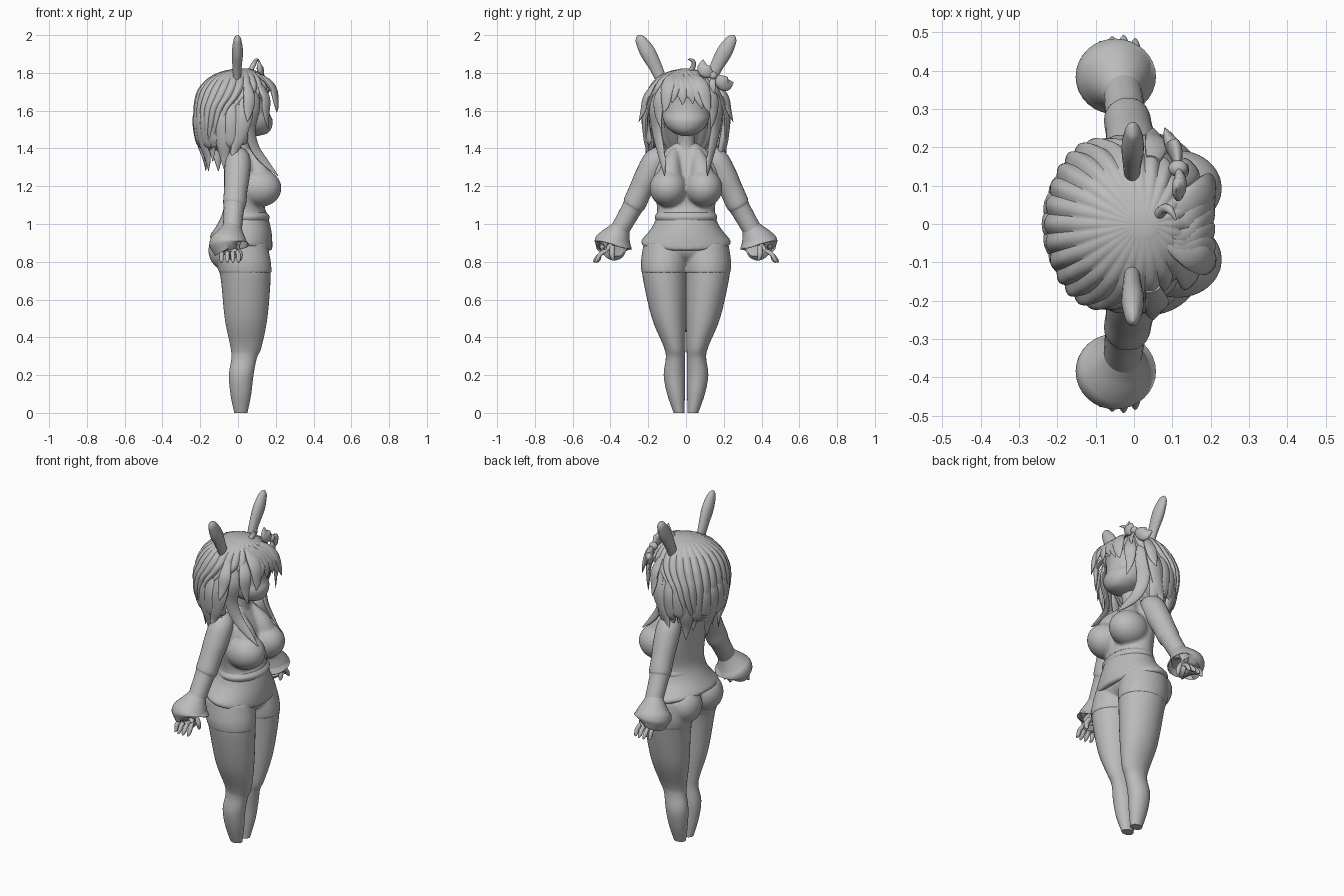
import bpy, bmesh, math
from mathutils import Vector, Matrix

default_cube = bpy.data.objects.get("Cube")
if default_cube:
    bpy.data.objects.remove(default_cube, do_unlink=True)

clay = bpy.data.materials.new("clay grey")
clay.use_nodes = True
clay.diffuse_color = (0.5, 0.5, 0.5, 1)
clay.node_tree.nodes["Principled BSDF"].inputs["Base Color"].default_value = clay.diffuse_color


def spline(rows, steps):
    """Smooth interpolation through rows of any width."""
    rows = [Vector(row) for row in rows]
    padded = [rows[0]] + rows + [rows[-1]]
    result = []
    for a, b, c, d in zip(padded, padded[1:], padded[2:], padded[3:]):
        for i in range(steps):
            t = i / steps
            result.append(b + (c - a) * (t / 2) + (a * 2 - b * 5 + c * 4 - d) * (t * t / 2)
                          + (b * 3 - a - c * 3 + d) * (t ** 3 / 2))
    return result + [rows[-1]]


def skin(bm, rings):
    """Bridge rings of points and cap both ends."""
    loops = [[bm.verts.new(point) for point in ring] for ring in rings]
    for low, high in zip(loops, loops[1:]):
        for i in range(len(low)):
            j = (i + 1) % len(low)
            bm.faces.new((low[i], low[j], high[j], high[i]))
    bm.faces.new(loops[0][::-1])
    bm.faces.new(loops[-1])


def loft(bm, rows, grow=0, sides=40, steps=5, ripple=0, lobes=26):
    """Stack horizontal ovals: height, back, front, right edge, left edge."""
    rings = []
    for z, back, front, right, left in spline(rows, steps):
        ring = []
        for i in range(sides):
            angle = math.tau * i / sides
            size = 1 - ripple * (1 - abs(math.cos(angle * lobes / 2)))
            ring.append(((back + front) / 2 + ((front - back) / 2 + grow) * size * math.cos(angle),
                         (right + left) / 2 + ((left - right) / 2 + grow) * size * math.sin(angle), z))
        rings.append(ring)
    skin(bm, rings)


def oval_rows(rows):
    return [(z, back, front, -half, half) for z, back, front, half in rows]


def sweep(bm, rows, out=(1, 0, 0), flat=1, sides=14, steps=5):
    """Tube along x, y, z, half width; flattened along the out direction."""
    points = spline(rows, steps)
    rings = []
    for i, point in enumerate(points):
        tangent = (points[min(i + 1, len(points) - 1)] - points[max(i - 1, 0)]).xyz.normalized()
        normal = Vector(out)
        normal = (normal - tangent * normal.dot(tangent)).normalized()
        side = tangent.cross(normal)
        radius = max(point.w, 0.001)
        rings.append([point.xyz + radius * (normal * flat * math.cos(math.tau * k / sides)
                                            + side * math.sin(math.tau * k / sides))
                      for k in range(sides)])
    skin(bm, rings)


def ball(bm, center, scale):
    bmesh.ops.create_uvsphere(bm, u_segments=32, v_segments=20, radius=1,
                              matrix=Matrix.Translation(center) @ Matrix.Diagonal((*scale, 1)))


def finish(name, bm, mirror=False, voxel=0, smooth=4):
    bmesh.ops.recalc_face_normals(bm, faces=bm.faces)
    mesh = bpy.data.meshes.new(name)
    bm.to_mesh(mesh)
    bm.free()
    mesh.materials.append(clay)
    for face in mesh.polygons:
        face.use_smooth = True
    mesh.set_sharp_from_angle(angle=math.radians(50))
    part = bpy.data.objects.new(name, mesh)
    bpy.context.collection.objects.link(part)
    if mirror:
        modifier = part.modifiers.new("mirror", "MIRROR")
        modifier.use_axis = (False, True, False)
        modifier.use_mirror_merge = False
    if voxel:
        modifier = part.modifiers.new("blend", "REMESH")
        modifier.mode = "VOXEL"
        modifier.voxel_size = voxel
        modifier.use_smooth_shade = True
        part.modifiers.new("soften", "SMOOTH").iterations = smooth
    return part


# Legs, tapering to flat stumps
leg_rows = [(0, -.02, .05, .008, .065), (.1, -.04, .07, .006, .1), (.2, -.048, .082, .005, .118),
            (.29, -.035, .1, .005, .107), (.35, -.04, .125, .003, .118), (.5, -.07, .155, 0, .18),
            (.7, -.09, .172, -.003, .226), (.8, -.11, .17, -.01, .235), (.9, -.12, .15, -.01, .22)]
bm = bmesh.new()
loft(bm, leg_rows)
finish("legs", bm, mirror=True)

# Shorts over hips, thigh tops and buttocks
bm = bmesh.new()
loft(bm, [(.74, -.095, .173, -.003, .231)] + leg_rows[-2:], grow=.004)
ball(bm, (-.062, .1, .86), (.095, .1, .105))
ball(bm, (.03, .03, .88), (.13, .17, .1))
finish("shorts", bm, mirror=True, voxel=.008, smooth=3)

# Shirt with bust and dipping hem
bm = bmesh.new()
loft(bm, oval_rows([(.89, -.13, .165, .222), (.9, -.15, .18, .237), (.92, -.145, .182, .233),
                    (.96, -.125, .18, .2), (1, -.105, .172, .172), (1.05, -.085, .155, .155),
                    (1.1, -.075, .14, .155), (1.2, -.075, .14, .175), (1.3, -.075, .115, .172),
                    (1.36, -.07, .085, .15), (1.4, -.05, .065, .1), (1.43, -.025, .06, .055)]))
for vert in bm.verts:
    vert.co.z -= .2 * vert.co.x * max(0, min(1, (1.05 - vert.co.z) / .15))
for side in (-1, 1):
    ball(bm, (.115, side * .093, 1.19), (.115, .1, .1))
    sweep(bm, [(.05, side * .06, 1.39, .02), (.1, side * .08, 1.3, .055), (.13, side * .09, 1.2, .07)])
finish("shirt", bm, voxel=.009)

# Crease band below the bust
bm = bmesh.new()
loft(bm, oval_rows([(1.02, -.085, .163, .16), (1.04, -.086, .167, .165), (1.06, -.08, .152, .153)]))
finish("waist_band", bm)

# Sleeves
bm = bmesh.new()
sweep(bm, [(0, .1, 1.36, .045), (0, .155, 1.34, .066), (-.005, .2, 1.26, .068), (-.012, .24, 1.18, .062),
           (-.018, .272, 1.11, .061), (-.022, .288, 1.08, .054), (-.03, .35, .97, .05)], sides=24)
finish("sleeves", bm, mirror=True)

# Flared cuffs
bm = bmesh.new()
sweep(bm, [(-.03, .342, .985, .048), (-.035, .355, .96, .062), (-.042, .372, .925, .085),
           (-.047, .382, .9, .1), (-.047, .386, .885, .096), (-.045, .385, .885, .05)],
      flat=1.03, sides=32)
finish("cuffs", bm, mirror=True)

# Hands: palm, four fingers, thumb
bm = bmesh.new()
sweep(bm, [(-.04, .375, .92, .025), (-.042, .4, .88, .042), (-.043, .43, .855, .05), (-.043, .442, .845, .04)],
      out=(0, .7, .7), flat=.4)
for i, reach in enumerate((.475, .487, .49, .482)):
    x = -.087 + .03 * i
    sweep(bm, [(x * .8 - .01, .425, .86, .012), (x, .455, .838, .012),
               (x, reach - .012, .812, .011), (x, reach, .797, .004)], sides=10)
sweep(bm, [(-.01, .39, .88, .015), (.01, .392, .845, .014), (.012, .388, .82, .011), (.012, .385, .806, .004)])
finish("hands", bm, mirror=True)

# Neck
bm = bmesh.new()
sweep(bm, [(.01, 0, 1.37, .065), (.02, 0, 1.43, .048), (.04, 0, 1.53, .05)], sides=24)
finish("neck", bm)

# Head with rounded jaw and shallow eye hollow
bm = bmesh.new()
loft(bm, oval_rows([(1.467, .06, .11, .02), (1.48, .02, .155, .06), (1.51, -.03, .178, .1),
                    (1.55, -.06, .183, .12), (1.59, -.1, .165, .128), (1.64, -.12, .158, .135),
                    (1.72, -.1, .155, .13), (1.8, -.03, .07, .05)]))
finish("head", bm)

# Ribbed main hair, receding behind the face lower down
bm = bmesh.new()
loft(bm, oval_rows([(1.39, -.185, -.09, .13), (1.45, -.207, -.04, .185), (1.53, -.228, .02, .217),
                    (1.61, -.235, .075, .226), (1.67, -.228, .145, .218), (1.72, -.208, .172, .2),
                    (1.77, -.162, .15, .162), (1.805, -.095, .11, .1), (1.822, -.02, .06, .03)]),
     sides=156, ripple=.06)
finish("hair_mass", bm)


def lock(bm, rows, flat=.4):
    middle = rows[len(rows) // 2]
    sweep(bm, rows, out=(middle[0] + .03, middle[1], 0), flat=flat)


# Hanging back locks with pointed tips
bm = bmesh.new()
for i in range(15):
    angle = math.radians(80 + 200 * i / 14)
    dx, dy = math.cos(angle), math.sin(angle)
    tip = 1.3 + .05 * (i % 3)
    lock(bm, [(-.02 + .18 * dx, .19 * dy, 1.66, .02), (-.02 + .203 * dx, .215 * dy, 1.56, .036),
              (-.02 + .185 * dx, .2 * dy, 1.44, .04), (-.02 + .16 * dx, .18 * dy, tip + .05, .024),
              (-.02 + .155 * dx, .18 * dy, tip - .02, .002)], flat=.5)
finish("back_locks", bm)

# Side locks: long chest strand, ear strand, outward flick
bm = bmesh.new()
lock(bm, [(.09, .12, 1.74, .02), (.085, .165, 1.62, .04), (.065, .155, 1.5, .036),
          (.09, .135, 1.4, .03), (.15, .12, 1.32, .02), (.213, .112, 1.255, .002)])
lock(bm, [(.04, .17, 1.72, .03), (.04, .215, 1.58, .04), (.01, .213, 1.46, .032),
          (-.02, .205, 1.39, .02), (-.03, .215, 1.33, .002)])
lock(bm, [(.05, .17, 1.74, .02), (.06, .21, 1.67, .033), (.055, .228, 1.6, .025), (.05, .25, 1.54, .002)])
lock(bm, [(.11, .1, 1.75, .02), (.145, .14, 1.67, .035), (.15, .145, 1.58, .024), (.16, .13, 1.5, .002)])
finish("side_locks", bm, mirror=True)

# Swept fringe
bm = bmesh.new()
for start, tip, drop in ((-.08, -.12, 1.59), (-.06, -.075, 1.64), (-.04, -.02, 1.63),
                         (-.02, .035, 1.635), (.02, .085, 1.61), (.06, .125, 1.59)):
    lock(bm, [(.07, start * .4, 1.8, .02), (.145, start, 1.765, .036),
              (.188, (start + tip) / 2, 1.71, .036), (.203, tip * .9, drop + .04, .022),
              (.205, tip, drop, .002)])
finish("fringe", bm)

# Curled tuft on the crown
bm = bmesh.new()
sweep(bm, [(.06, .02, 1.8, .015), (.08, .04, 1.84, .013), (.095, .035, 1.865, .01), (.11, .01, 1.872, .002)])
finish("crown_tuft", bm)

# Tall ears
bm = bmesh.new()
sweep(bm, [(-.005, .125, 1.75, .028), (-.005, .16, 1.83, .034), (-.003, .203, 1.91, .041),
           (-.003, .238, 1.97, .03), (-.003, .25, 1.99, .018), (-.003, .255, 2, .002)], flat=.72, sides=20)
finish("ears", bm, mirror=True)

# Bow on the left side of the head
bm = bmesh.new()
ball(bm, (.115, .145, 1.785), (.025, .022, .022))
sweep(bm, [(.115, .145, 1.785, .012), (.12, .11, 1.805, .035), (.115, .09, 1.83, .032), (.11, .09, 1.87, .002)], flat=.5)
sweep(bm, [(.115, .145, 1.785, .012), (.11, .185, 1.755, .035), (.095, .215, 1.74, .037), (.08, .25, 1.75, .004)], flat=.5)
sweep(bm, [(.115, .145, 1.78, .008), (.135, .14, 1.74, .018), (.14, .15, 1.69, .003)], flat=.4)
finish("bow", bm)
